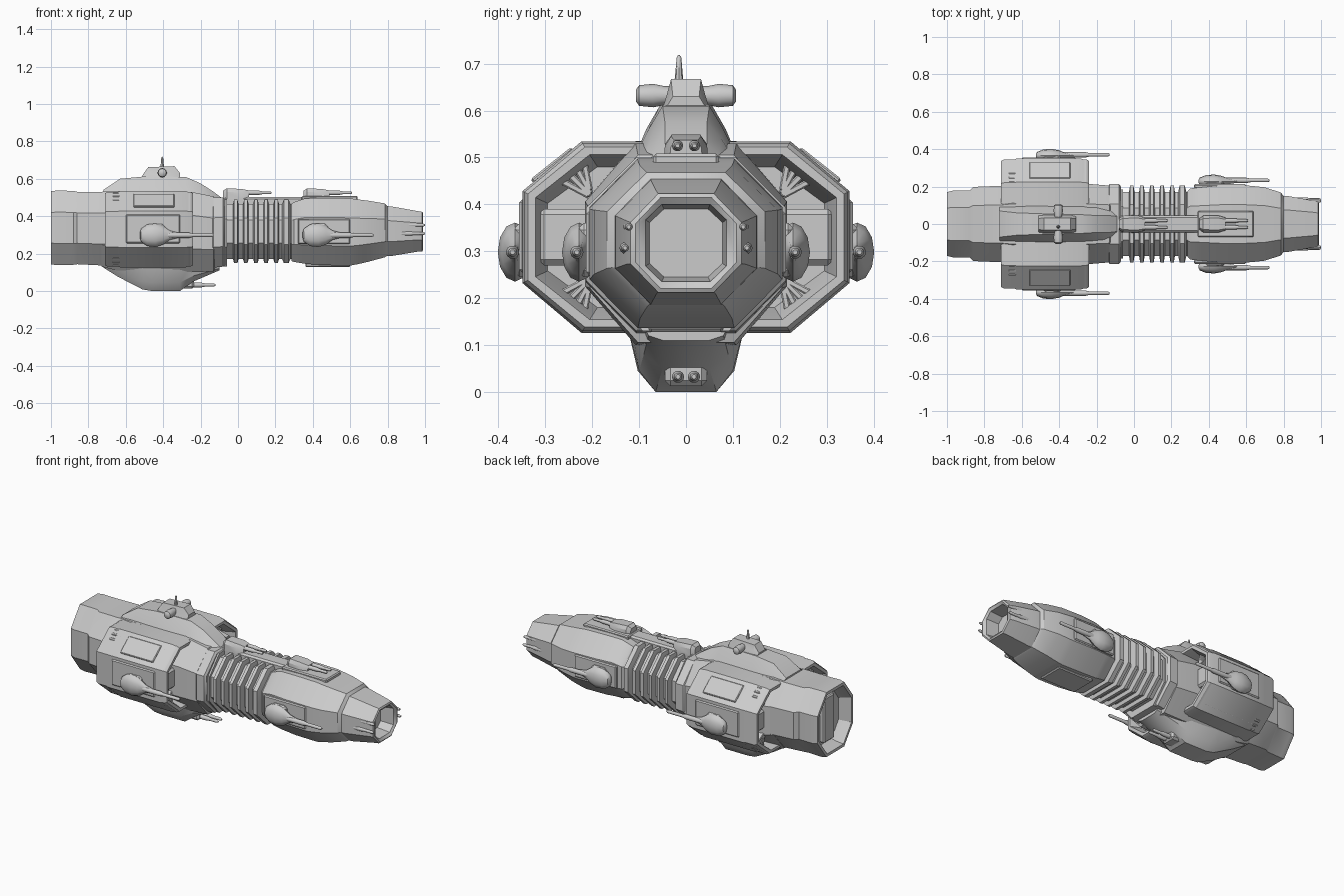
import bpy, bmesh, math
from mathutils import Matrix


def finish(name, bm, angle=30):
    bmesh.ops.recalc_face_normals(bm, faces=bm.faces)
    me = bpy.data.meshes.new(name)
    bm.to_mesh(me)
    bm.free()
    ob = bpy.data.objects.new(name, me)
    bpy.context.collection.objects.link(ob)
    bpy.ops.object.select_all(action='DESELECT')
    ob.select_set(True)
    bpy.context.view_layer.objects.active = ob
    bpy.ops.object.shade_smooth_by_angle(angle=math.radians(angle))
    return ob


def loft(name, rings, angle=30):
    """Skin a run of equal-sized point rings and cap both ends."""
    bm = bmesh.new()
    vs = [[bm.verts.new(p) for p in r] for r in rings]
    n = len(vs[0])
    for a, b in zip(vs, vs[1:]):
        for i in range(n):
            j = (i + 1) % n
            bm.faces.new((a[i], a[j], b[j], b[i]))
    bm.faces.new(vs[0])
    bm.faces.new(vs[-1])
    return finish(name, bm, angle)


def octa(x, w, lo, hi, fy=0.5, fz=0.42):
    """Octagonal section: half width w, flat fractions fy (top) and fz (side)."""
    c, h = (lo + hi) / 2, (hi - lo) / 2
    q = [(1, fz), (fy, 1), (-fy, 1), (-1, fz), (-1, -fz), (-fy, -1), (fy, -1), (1, -fz)]
    return [(x, w * a, c + h * b) for a, b in q]


def deck(x, w0, w1, w2, z0, z1, z2):
    """Stepped trapezoid section for the tower and keel."""
    return [(x, w0, z0), (x, w1, z1), (x, w2, z2), (x, -w2, z2), (x, -w1, z1), (x, -w0, z0)]


def lathe(name, prof, x, y, z, sy=1, sz=1, n=12):
    return loft(name, [[(x + px, y + r * sy * math.cos(t), z + r * sz * math.sin(t))
                        for t in [2 * math.pi * i / n for i in range(n)]] for px, r in prof], 40)


def box(name, x0, x1, y0, y1, z0, z1, bevel=0.006, roll=0):
    bm = bmesh.new()
    bmesh.ops.create_cube(bm, size=1)
    bmesh.ops.scale(bm, vec=(x1 - x0, y1 - y0, z1 - z0), verts=bm.verts)
    if bevel:
        bmesh.ops.bevel(bm, geom=bm.edges[:], offset=bevel, segments=1, affect='EDGES')
    bmesh.ops.rotate(bm, matrix=Matrix.Rotation(roll, 3, 'X'), verts=bm.verts)
    bmesh.ops.translate(bm, vec=((x0 + x1) / 2, (y0 + y1) / 2, (z0 + z1) / 2), verts=bm.verts)
    return finish(name, bm)


def barrel(name, x0, x1, y, z, r=0.012):
    s = x0 + (x1 - x0) * 0.5
    lathe(name, [(x0, r * 1.1), (s, r * 1.1), (s + 0.02, r * 0.75), (x1 - 0.01, r * 0.75), (x1, r * 0.4)],
          0, y, z, n=10)


# Engine block with hollow exhaust
loft("engine_block", [octa(-0.93, 0.13, 0.18, 0.49), octa(-0.95, 0.14, 0.17, 0.5),
                      octa(-1.0, 0.155, 0.16, 0.515), octa(-1.0, 0.17, 0.143, 0.533),
                      octa(-0.97, 0.178, 0.138, 0.537), octa(-0.88, 0.178, 0.14, 0.535),
                      octa(-0.86, 0.198, 0.143, 0.53), octa(-0.7, 0.205, 0.135, 0.53)])
box("exhaust_plate", -0.96, -0.925, -0.05, 0.05, 0.2, 0.47)

# Core hull running through the wide shroud
loft("core_hull", [octa(-0.73, 0.2, 0.13, 0.53), octa(-0.65, 0.215, 0.11, 0.535), octa(-0.25, 0.215, 0.1, 0.53),
                   octa(-0.13, 0.205, 0.105, 0.505), octa(-0.12, 0.185, 0.13, 0.49), octa(-0.06, 0.185, 0.13, 0.49)])
loft("neck_collar", [octa(-0.14, 0.2, 0.13, 0.49), octa(-0.13, 0.213, 0.125, 0.5),
                     octa(-0.08, 0.213, 0.13, 0.5), octa(-0.07, 0.2, 0.14, 0.49)])


# Wide octagonal shroud, open and rimmed at both ends
def shroud(x, d):
    return octa(x, 0.345 - d, 0.13 + d, 0.53 - d, 0.64, 0.48)


loft("side_shroud", [shroud(-0.6, 0.05), shroud(-0.69, 0.03), shroud(-0.712, 0.024), shroud(-0.712, 0.008),
                     shroud(-0.695, 0), shroud(-0.64, 0.0), shroud(-0.63, -0.004), shroud(-0.28, -0.004),
                     shroud(-0.27, 0), shroud(-0.255, 0), shroud(-0.24, 0.008), shroud(-0.24, 0.024),
                     shroud(-0.26, 0.03), shroud(-0.35, 0.05)])

# Ducts and radiating fins inside the shroud ends
for s in (1, -1):
    ya, yb = sorted((s * 0.19, s * 0.315))
    box("shroud_duct", -0.67, -0.275, ya, yb, 0.27, 0.39, 0.012)
    for up in (1, -1):
        for i in range(4):
            a = math.radians(28 + 17 * i)
            cy, cz = s * (0.215 + 0.012 * (3 - i)), 0.33 + up * (0.112 + 0.012 * i)
            box("shroud_fin", -0.67, -0.29, cy - 0.05, cy + 0.05, cz - 0.007, cz + 0.007, 0.003, s * up * a)
    # Armour plates on shroud flanks and shoulders
    ya, yb = sorted((s * 0.33, s * 0.356))
    box("flank_plate", -0.6, -0.31, ya, yb, 0.255, 0.41)
    box("shoulder_plate", -0.56, -0.34, s * 0.285 - 0.055, s * 0.285 + 0.055, 0.477, 0.489, 0.004, -s * 0.67)

# Command tower, crossbar and mast
loft("command_tower", [deck(-0.72, 0.1, 0.09, 0.07, 0.5, 0.53, 0.54), deck(-0.63, 0.11, 0.085, 0.06, 0.5, 0.55, 0.6),
                       deck(-0.5, 0.11, 0.085, 0.055, 0.5, 0.56, 0.612), deck(-0.28, 0.11, 0.08, 0.05, 0.5, 0.56, 0.61),
                       deck(-0.2, 0.1, 0.075, 0.045, 0.5, 0.54, 0.575), deck(-0.13, 0.09, 0.07, 0.045, 0.49, 0.505, 0.53),
                       deck(-0.09, 0.08, 0.06, 0.04, 0.47, 0.48, 0.5)])
loft("bridge", [deck(-0.51, 0.05, 0.045, 0.03, 0.59, 0.61, 0.62), deck(-0.48, 0.055, 0.042, 0.032, 0.59, 0.63, 0.662),
                deck(-0.34, 0.055, 0.042, 0.032, 0.59, 0.63, 0.667), deck(-0.31, 0.05, 0.04, 0.028, 0.59, 0.61, 0.63)])
arm = lathe("bridge_crossbar", [(-0.107, 0.012), (-0.1, 0.022), (-0.07, 0.025), (-0.045, 0.02),
                                (0.045, 0.02), (0.07, 0.025), (0.1, 0.022), (0.107, 0.012)], 0, 0, 0)
arm.rotation_euler = (0, 0, math.pi / 2)
arm.location = (-0.405, 0, 0.632)
mast = lathe("antenna_mast", [(0, 0.01), (0.02, 0.008), (0.055, 0.005), (0.06, 0.002)], 0, 0, 0, n=8)
mast.rotation_euler = (0, -math.pi / 2, 0)
mast.location = (-0.405, -0.015, 0.658)

# Keel with ventral twin gun
loft("keel", [deck(-0.72, 0.13, 0.1, 0.08, 0.16, 0.14, 0.125), deck(-0.64, 0.13, 0.105, 0.08, 0.16, 0.11, 0.075),
              deck(-0.51, 0.13, 0.103, 0.07, 0.16, 0.05, 0.008), deck(-0.46, 0.13, 0.103, 0.065, 0.16, 0.045, 0),
              deck(-0.31, 0.13, 0.1, 0.065, 0.16, 0.045, 0), deck(-0.24, 0.12, 0.09, 0.05, 0.16, 0.08, 0.05),
              deck(-0.1, 0.1, 0.08, 0.05, 0.16, 0.12, 0.11)])
box("keel_gun_mount", -0.36, -0.235, -0.045, 0.045, 0.012, 0.08, 0.012)
for y in (0.017, -0.017):
    barrel("keel_gun_barrel", -0.27, -0.12, y, 0.032)

# Ribbed neck
loft("neck_core", [octa(-0.1, 0.172, 0.17, 0.465), octa(0.32, 0.172, 0.17, 0.465)])
for i in range(6):
    x, h = -0.012 + 0.054 * i, (0.022 if i == 5 else 0.015)
    loft("neck_rib", [octa(x - h, 0.17, 0.17, 0.465), octa(x - h * 0.6, 0.206, 0.15, 0.488),
                      octa(x + h * 0.6, 0.206, 0.15, 0.488), octa(x + h, 0.17, 0.17, 0.465)])
box("neck_spine", -0.08, 0.36, -0.045, 0.045, 0.45, 0.503, 0.01)

# Fore hull and hollow nose
loft("fore_hull", [octa(0.285, 0.175, 0.16, 0.465), octa(0.3, 0.19, 0.155, 0.475), octa(0.36, 0.196, 0.145, 0.495),
                   octa(0.46, 0.206, 0.138, 0.498), octa(0.6, 0.206, 0.136, 0.495), octa(0.635, 0.203, 0.142, 0.49),
                   octa(0.7, 0.196, 0.157, 0.482), octa(0.785, 0.168, 0.18, 0.468), octa(0.8, 0.15, 0.19, 0.452)])
loft("nose", [octa(0.78, 0.152, 0.185, 0.455), octa(0.82, 0.15, 0.187, 0.452), octa(0.96, 0.125, 0.21, 0.427),
              octa(0.985, 0.118, 0.212, 0.423), octa(0.99, 0.108, 0.22, 0.415), octa(0.98, 0.086, 0.235, 0.4, 0.6, 0.6),
              octa(0.9, 0.078, 0.245, 0.39, 0.6, 0.6)])
box("fore_deck_plate", 0.34, 0.64, -0.07, 0.07, 0.48, 0.508)
box("fore_belly_plate", 0.36, 0.6, -0.08, 0.08, 0.128, 0.15)
for s in (1, -1):
    for y, z in ((0.13, 0.307), (0.122, 0.352)):
        barrel("nose_prong", 0.84, 1.0, s * y, z, 0.011)
    ya, yb = sorted((s * 0.19, s * 0.213))
    box("fore_cheek_plate", 0.32, 0.6, ya, yb, 0.25, 0.385)

# Side turrets, mirrored
body = [(-0.085, 0.012), (-0.078, 0.035), (-0.045, 0.058), (0, 0.063), (0.04, 0.05), (0.075, 0.025), (0.12, 0.014)]
for s in (1, -1):
    for x, y, end in ((-0.44, 0.365, -0.13), (0.43, 0.228, 0.725)):
        lathe("side_turret", body, x, s * y, 0.298, sy=0.58)
        box("side_turret_base", x - 0.05, x + 0.05, s * (y - 0.015) - 0.02, s * (y - 0.015) + 0.02, 0.245, 0.36, 0.015)
        barrel("side_turret_barrel", x + 0.05, end, s * (y + 0.005), 0.298, 0.013)

# Dorsal twin turrets
for x in (0.0, 0.43):
    loft("dorsal_turret", [deck(x - 0.08, 0.03, 0.03, 0.02, 0.49, 0.52, 0.535), deck(x - 0.06, 0.045, 0.044, 0.03, 0.49, 0.53, 0.549),
                           deck(x + 0.02, 0.048, 0.045, 0.032, 0.49, 0.525, 0.545), deck(x + 0.06, 0.035, 0.033, 0.025, 0.49, 0.52, 0.537)])
    for y in (0.018, -0.018):
        barrel("dorsal_turret_barrel", x + 0.04, x + 0.18, y, 0.525, 0.011)
